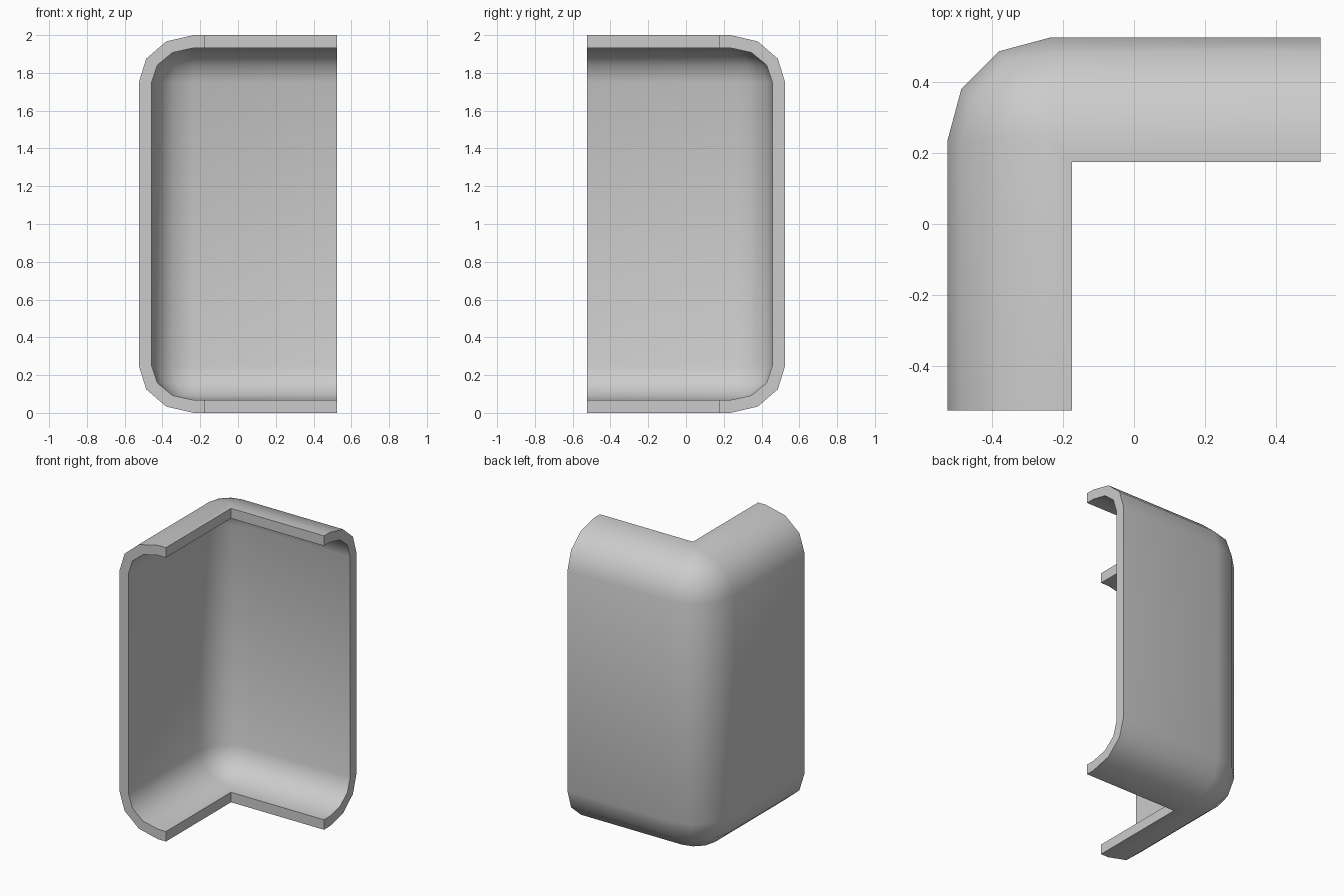
import bpy, bmesh
from math import sin, cos, pi

if "Cube" in bpy.data.objects:
    bpy.data.objects.remove(bpy.data.objects["Cube"])

HALF, HEIGHT, DEPTH = 0.525, 2.0, 0.35   # plan half size, height, flange depth
R, RZ, T = 0.29, 0.25, 0.068             # corner radii and wall thickness
SEG = 3
C = HALF - R                             # centre of the corner rounding


def profile(r, rz):
    """C-shaped section, top lip to bottom lip: (distance out from corner axis, z)."""
    arc = [(r * sin(i * pi / 2 / SEG), rz * cos(i * pi / 2 / SEG)) for i in range(SEG + 1)]
    top = [(R - DEPTH, HEIGHT - RZ + rz)] + [(a, HEIGHT - RZ + b) for a, b in arc]
    return top + [(a, HEIGHT - z) for a, z in reversed(top)]


def sweep(a, z):
    """Path of one section point around the L-shaped plan."""
    pts = [(-C - a, -HALF, z)]
    for i in range(SEG + 1):
        t = i * pi / 2 / SEG
        if a >= 0:
            pts.append((-C - a * cos(t), C + a * sin(t), z))
        else:                            # mitred inner corner of the flange
            pts.append((-C - a, C + a, z))
    return pts + [(HALF, C + a, z)]


# Corner shell: outer and inner skins, lips and end rims
bm = bmesh.new()
outer = [[bm.verts.new(p) for p in sweep(*q)] for q in profile(R, RZ)]
inner = [[bm.verts.new(p) for p in sweep(*q)] for q in profile(R - T, RZ - T)]
loop = outer + inner[::-1]
for k, row in enumerate(loop):
    nxt = loop[(k + 1) % len(loop)]
    for j in range(len(row) - 1):
        bm.faces.new((row[j], row[j + 1], nxt[j + 1], nxt[j]))
for e in (0, -1):
    for k in range(len(outer) - 1):
        bm.faces.new((outer[k][e], outer[k + 1][e], inner[k + 1][e], inner[k][e]))
bmesh.ops.remove_doubles(bm, verts=bm.verts, dist=1e-5)
bmesh.ops.dissolve_degenerate(bm, edges=bm.edges, dist=1e-5)
bmesh.ops.recalc_face_normals(bm, faces=bm.faces)
mesh = bpy.data.meshes.new("corner_shell")
bm.to_mesh(mesh)
bm.free()
obj = bpy.data.objects.new("corner_shell", mesh)
bpy.context.collection.objects.link(obj)
bpy.context.view_layer.objects.active = obj
obj.select_set(True)
bpy.ops.object.shade_smooth_by_angle(angle=pi / 4)
